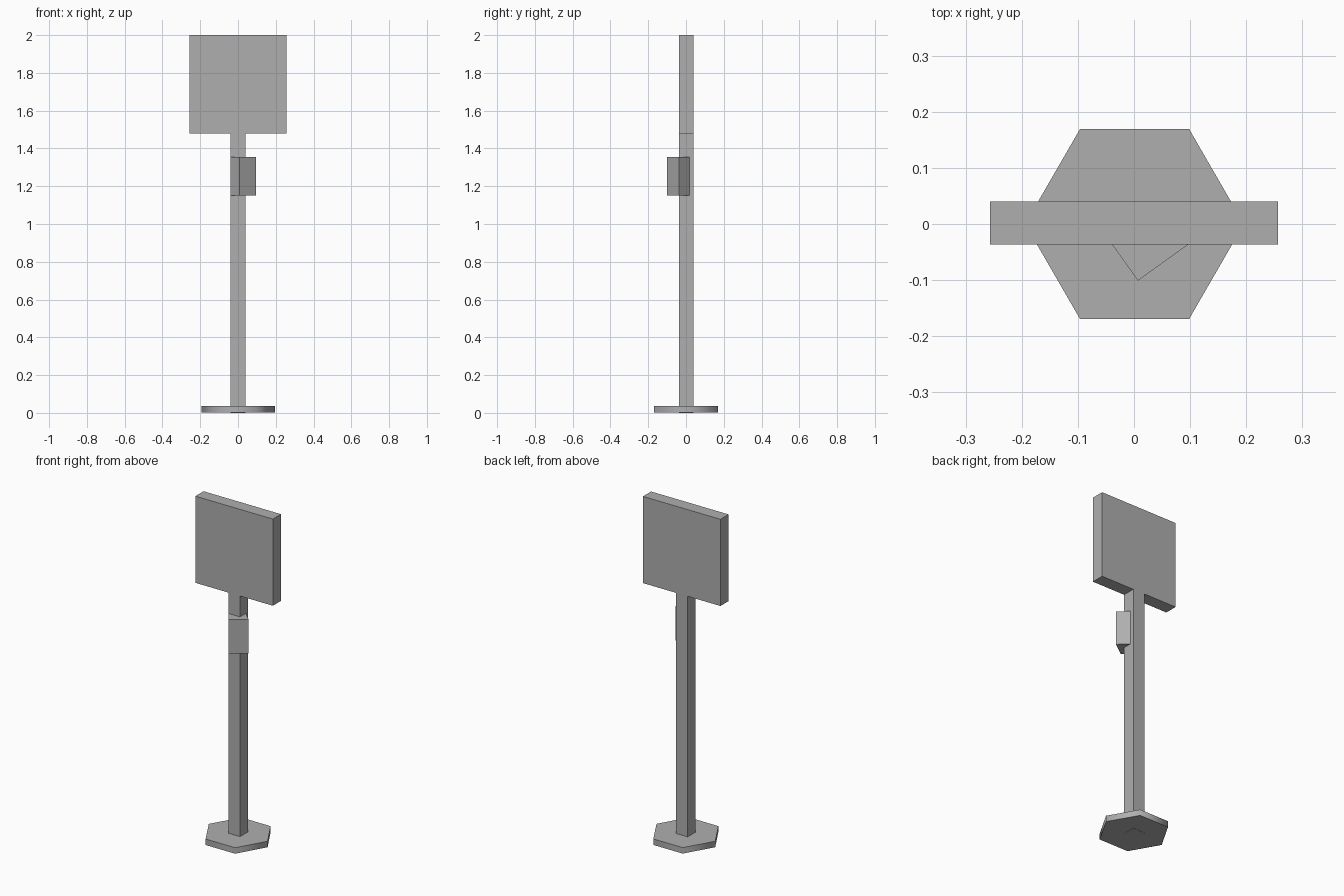
import bpy
import bmesh
from math import radians

if "Cube" in bpy.data.objects:
    bpy.data.objects.remove(bpy.data.objects["Cube"])

grey = bpy.data.materials.new("dark_grey")
grey.diffuse_color = (0.43, 0.43, 0.43, 1)
grey.use_nodes = True
grey.node_tree.nodes["Principled BSDF"].inputs["Base Color"].default_value = grey.diffuse_color


def prism(name, outline, z0, z1):
    """Extrude a counter-clockwise plan outline from z0 up to z1."""
    bm = bmesh.new()
    face = bm.faces.new([bm.verts.new((x, y, z0)) for x, y in outline])
    ext = bmesh.ops.extrude_face_region(bm, geom=[face])
    top = [v for v in ext["geom"] if isinstance(v, bmesh.types.BMVert)]
    bmesh.ops.translate(bm, verts=top, vec=(0, 0, z1 - z0))
    bmesh.ops.recalc_face_normals(bm, faces=bm.faces)
    mesh = bpy.data.meshes.new(name)
    bm.to_mesh(mesh)
    bm.free()
    mesh.materials.append(grey)
    ob = bpy.data.objects.new(name, mesh)
    bpy.context.collection.objects.link(ob)
    return ob


def rect(x0, x1, y0, y1):
    return [(x0, y0), (x1, y0), (x1, y1), (x0, y1)]


# hexagonal foot, soft around the rim, with the post end just showing below
bpy.ops.mesh.primitive_cylinder_add(vertices=6, radius=0.195, depth=0.036,
                                    location=(0.001, 0, 0.019),
                                    rotation=(0, 0, radians(30)))
base = bpy.context.object
base.name = "hexagonal_base"
base.data.materials.append(grey)
bpy.ops.object.shade_smooth_by_angle(angle=radians(70))

# square post and the sign board on top of it
prism("post", rect(-0.039, 0.039, -0.0365, 0.0405), 0, 1.48)
prism("sign_board", rect(-0.257, 0.257, -0.0365, 0.0405), 1.48, 2.0)

# slanted control box: its wide face looks front right, its back hugs the post
prism("control_box",
      [(0.007, -0.101), (0.096, -0.037), (0.040, 0.018), (-0.039, -0.0365)],
      1.152, 1.355)
